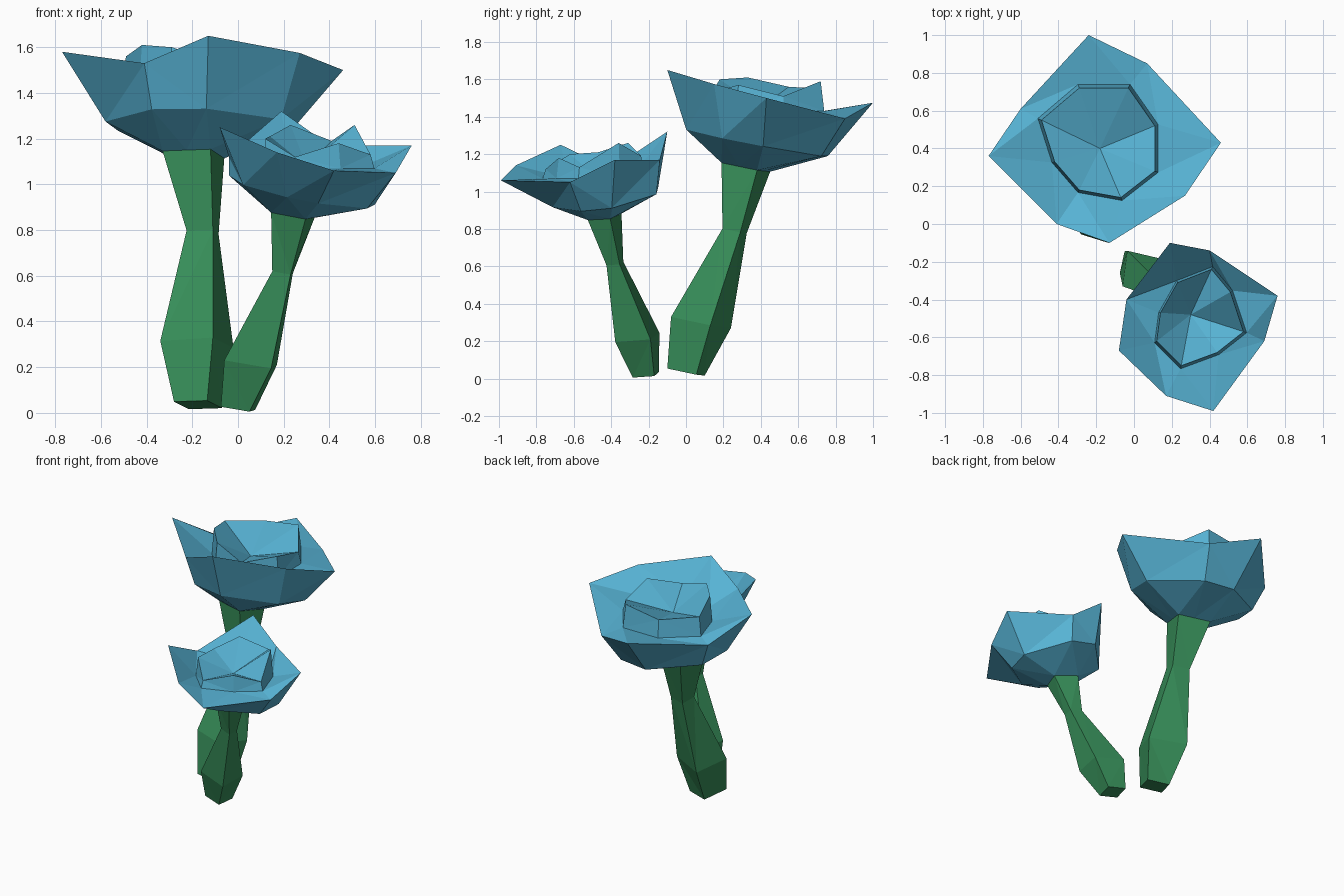
import bpy, bmesh, math

if "Cube" in bpy.data.objects:
    bpy.data.objects.remove(bpy.data.objects["Cube"])


def material(name, rgb):
    m = bpy.data.materials.new(name)
    m.diffuse_color = (*rgb, 1)
    m.use_nodes = True
    m.node_tree.nodes["Principled BSDF"].inputs["Base Color"].default_value = m.diffuse_color
    return m


GREEN = material("stem green", (0.038, 0.27, 0.10))
BLUE = material("petal blue", (0.095, 0.45, 0.66))


def loft(name, rings, mat, cap_bottom=False, centre=None):
    """Join closed rings of points; optionally cap the start and fan the end to a point."""
    bm = bmesh.new()
    loops = [[bm.verts.new(p) for p in r] for r in rings]
    for a, b in zip(loops, loops[1:]):
        n = len(a)
        for i in range(n):
            j = (i + 1) % n
            bm.faces.new((a[i], a[j], b[j], b[i]))
    if cap_bottom:
        bm.faces.new(loops[0][::-1])
    if centre:
        c = bm.verts.new(centre)
        last = loops[-1]
        for i in range(len(last)):
            bm.faces.new((last[i], last[(i + 1) % len(last)], c))
    else:
        bm.faces.new(loops[-1])
    bmesh.ops.recalc_face_normals(bm, faces=bm.faces[:])
    bmesh.ops.triangulate(bm, faces=[f for f in bm.faces if len(f.verts) == 4])
    me = bpy.data.meshes.new(name)
    bm.to_mesh(me)
    bm.free()
    me.materials.append(mat)
    ob = bpy.data.objects.new(name, me)
    bpy.context.collection.objects.link(ob)
    return ob


def stem_ring(row, tilt):
    """Four-sided section: centre plus two half diagonals, on a tilted plane."""
    x, y, z, ux, uy, vx, vy = row
    return [(x + dx, y + dy, z + dx * tilt[0] + dy * tilt[1])
            for dx, dy in ((-ux, -uy), (vx, vy), (ux, uy), (-vx, -vy))]


def flower(prefix, stem, tilt, bowl, rim, bud, bud_z, centre):
    # stem
    rings = [stem_ring(r, tilt) for r in stem]
    loft(prefix + "_stem", rings, GREEN, cap_bottom=True)

    # underside of the bloom starts at the stem top, with midpoints added
    neck = []
    top = rings[-1]
    for i in range(4):
        a, b = top[i], top[(i + 1) % 4]
        neck += [a, tuple((p + q) / 2 for p, q in zip(a, b))]

    # bowl ring follows the direction of each petal tip
    cx, cy, cz, rx, ry, sx, sy = bowl
    mid = []
    for x, y, z in rim:
        t = math.atan2((y - cy) / ry, (x - cx) / rx)
        dx, dy = rx * math.cos(t), ry * math.sin(t)
        mid.append((cx + dx, cy + dy, cz + sx * dx + sy * dy))

    # foot of the inner bud, slightly wider than its jagged edge
    foot = [(centre[0] + (x - centre[0]) * 1.06,
             centre[1] + (y - centre[1]) * 1.06, bud_z) for x, y, z in bud]
    loft(prefix + "_bloom", [neck, mid, rim, foot, bud], BLUE,
         cap_bottom=True, centre=centre)


# tall flower at the back left
flower("tall_flower",
       [(-.175, 0, .035, .105, .055, .04, -.10),
        (-.18, .08, .30, .16, .05, .07, -.16),
        (-.155, .26, .79, .07, .03, .045, -.065),
        (-.195, .32, 1.13, .135, .06, .075, -.13)],
       (-.03, -.2),
       (-.17, .38, 1.26, .41, .38, -.03, -.19),
       [(-.41, 0, 1.53), (-.13, -.10, 1.65), (.27, .15, 1.575), (.46, .43, 1.50),
        (.07, .85, 1.39), (-.24, 1.0, 1.475), (-.60, .61, 1.41), (-.77, .36, 1.58)],
       [(-.29, .18, 1.60), (-.07, .14, 1.53), (.11, .28, 1.57), (.11, .52, 1.51),
        (-.03, .72, 1.59), (-.29, .72, 1.55), (-.49, .55, 1.56), (-.42, .33, 1.61)],
       1.43, (-.18, .40, 1.45))

# short flower at the front right
flower("short_flower",
       [(0, -.215, .02, .075, .045, .05, -.07),
        (.055, -.26, .22, .115, .07, .09, -.118),
        (.195, -.38, .615, .045, .025, .035, -.045),
        (.24, -.435, .865, .095, .03, .055, -.09)],
       (-.15, .1),
       (.28, -.43, .97, .32, .29, -.2, .14),
       [(-.08, -.67, 1.25), (.17, -.91, 1.14), (.42, -.99, 1.06), (.69, -.62, 1.05),
        (.76, -.38, 1.17), (.40, -.14, 1.17), (.19, -.10, 1.32), (-.04, -.40, 1.12)],
       [(.12, -.62, 1.20), (.25, -.75, 1.12), (.44, -.68, 1.18), (.58, -.57, 1.13),
        (.51, -.36, 1.26), (.41, -.24, 1.19), (.23, -.31, 1.26), (.14, -.47, 1.21)],
       1.07, (.30, -.48, 1.08))
